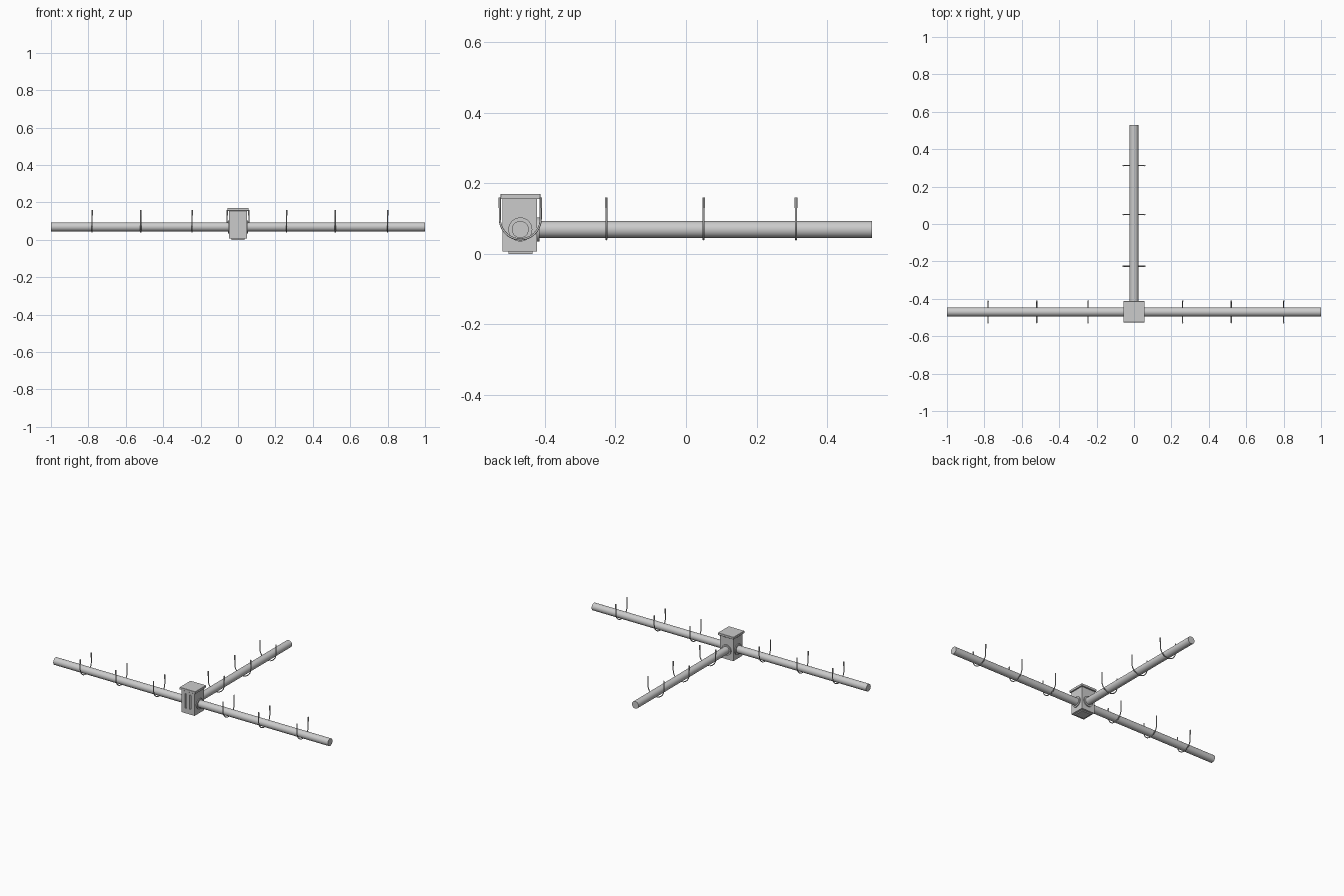
import bpy, math
from mathutils import Vector

if "Cube" in bpy.data.objects:
    bpy.data.objects.remove(bpy.data.objects["Cube"])

HUB_Y, AXIS_Z = -0.47, 0.069


def box(name, lo, hi, bevel=0.0):
    lo, hi = Vector(lo), Vector(hi)
    bpy.ops.mesh.primitive_cube_add(size=1, location=(lo + hi) / 2)
    ob = bpy.context.object
    ob.name = name
    ob.scale = hi - lo
    bpy.ops.object.transform_apply(location=False, rotation=False, scale=True)
    if bevel:
        m = ob.modifiers.new("bevel", 'BEVEL')
        m.width, m.segments = bevel, 1
    return ob


def rod(name, direction, start, end, radius):
    d = Vector(direction)
    bpy.ops.mesh.primitive_cylinder_add(
        vertices=32, radius=radius, depth=end - start,
        location=Vector((0, HUB_Y, AXIS_Z)) + d * (start + end) / 2,
        rotation=d.to_track_quat('Z', 'Y').to_euler())
    bpy.context.object.name = name
    bpy.ops.object.shade_smooth_by_angle()


def u_bolt(name, center, side):
    # U-shaped wire hanging below the pipe, open upwards
    r, zc, top = 0.058, 0.099, 0.16
    pts = [(-r, top)]
    pts += [(-r * math.cos(a), zc - r * math.sin(a))
            for a in [math.pi * i / 20 for i in range(21)]]
    pts += [(r, top)]
    cu = bpy.data.curves.new(name, 'CURVE')
    cu.dimensions = '3D'
    cu.bevel_depth, cu.bevel_resolution, cu.use_fill_caps = 0.003, 2, True
    sp = cu.splines.new('POLY')
    sp.points.add(len(pts) - 1)
    for p, (s, z) in zip(sp.points, pts):
        v = Vector(center) + Vector(side) * s
        p.co = (v.x, v.y, z, 1)
    ob = bpy.data.objects.new(name, cu)
    bpy.context.collection.objects.link(ob)
    # slightly thicker threaded ends
    for s in (-r, r):
        v = Vector(center) + Vector(side) * s
        bpy.ops.mesh.primitive_cylinder_add(vertices=12, radius=0.0038, depth=0.03,
                                            location=(v.x, v.y, top - 0.015))
        bpy.context.object.name = name + "_thread"
        bpy.ops.object.shade_smooth_by_angle()


# Central junction box with two vertical slots in the front face
body = box("junction_box", (-0.048, HUB_Y - 0.05, 0.007), (0.048, HUB_Y + 0.047, 0.156))
for sx in (-1, 1):
    x = sx * 0.017
    cutter = box("slot_cutter", (x - 0.006, HUB_Y - 0.06, 0.04),
                 (x + 0.006, HUB_Y - 0.043, 0.135))
    cutter.hide_render = True
    cutter.hide_set(True)
    m = body.modifiers.new("slot", 'BOOLEAN')
    m.operation, m.object, m.solver = 'DIFFERENCE', cutter, 'EXACT'

# Overhanging lid and small base plate
box("box_lid", (-0.057, HUB_Y - 0.056, 0.155), (0.057, HUB_Y + 0.057, 0.17), 0.001)
box("base_plate", (-0.034, HUB_Y - 0.034, 0.0), (0.034, HUB_Y + 0.034, 0.008))

# Three pipes with collars and U-bolts
arms = {
    "left": ((-1, 0, 0), (0, 1, 0), 1.0, (0.245, 0.52, 0.78)),
    "right": ((1, 0, 0), (0, 1, 0), 1.0, (0.26, 0.52, 0.80)),
    "rear": ((0, 1, 0), (1, 0, 0), 0.998, (0.244, 0.52, 0.782)),
}
for side, (d, across, length, stops) in arms.items():
    rod(side + "_pipe", d, 0.04, length, 0.024)
    rod(side + "_collar", d, 0.04, 0.054, 0.034)
    for i, t in enumerate(stops):
        c = Vector((0, HUB_Y, AXIS_Z)) + Vector(d) * t
        u_bolt(f"{side}_u_bolt_{i + 1}", c, across)
